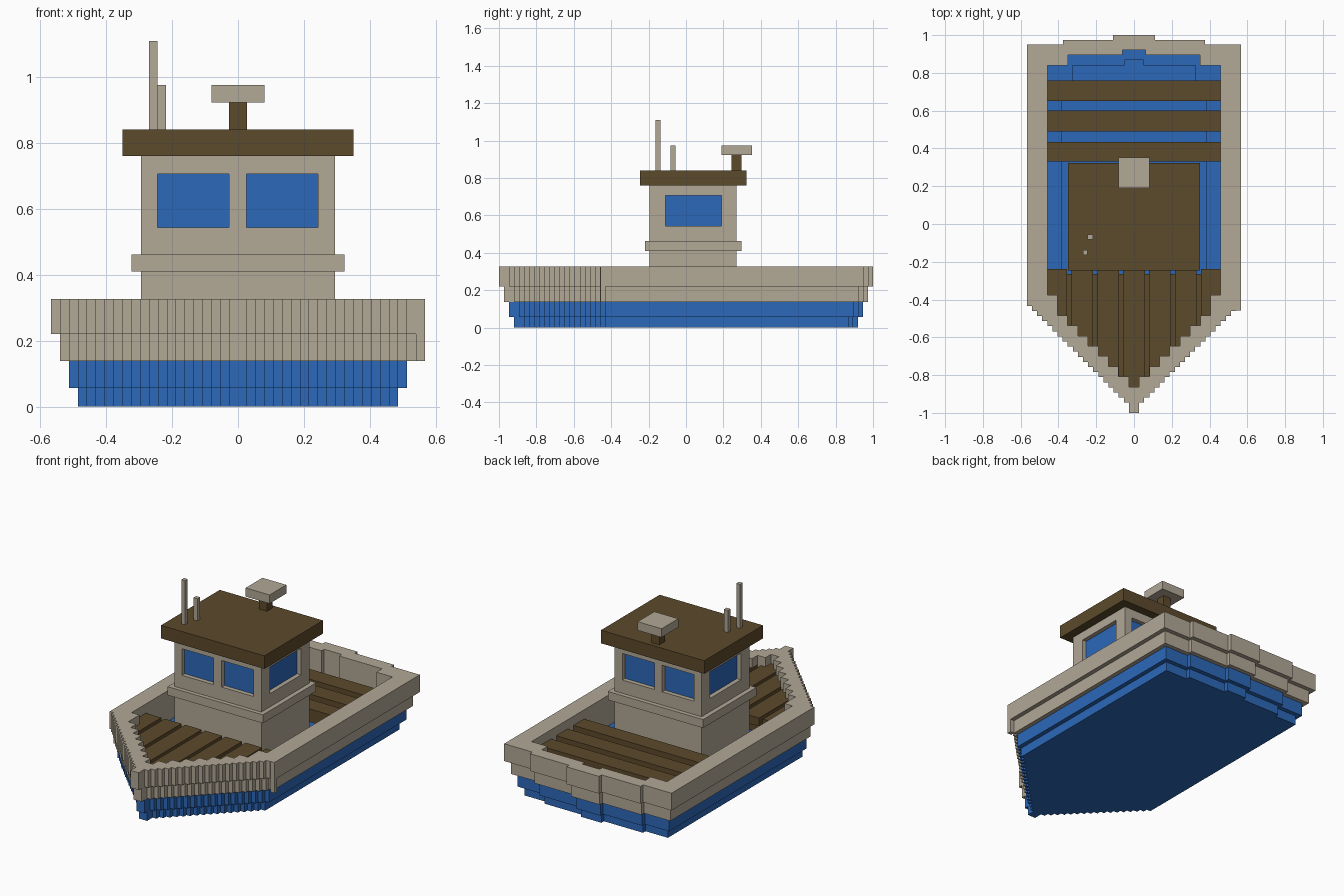
import bpy, bmesh

if "Cube" in bpy.data.objects:
    bpy.data.objects.remove(bpy.data.objects["Cube"])

def material(name, color):
    m = bpy.data.materials.new(name)
    m.diffuse_color = (*color, 1)
    m.use_nodes = True
    m.node_tree.nodes["Principled BSDF"].inputs["Base Color"].default_value = m.diffuse_color
    return m

BEIGE = material("beige", (0.445, 0.392, 0.305))
BROWN = material("dark brown", (0.107, 0.068, 0.025))
BLUE = material("blue", (0.025, 0.138, 0.491))

def finish(bm, name, mat):
    bmesh.ops.recalc_face_normals(bm, faces=bm.faces)
    me = bpy.data.meshes.new(name)
    bm.to_mesh(me)
    bm.free()
    me.materials.append(mat)
    ob = bpy.data.objects.new(name, me)
    bpy.context.collection.objects.link(ob)
    return ob

def boxes(name, mat, items):
    """One object from boxes given as (x0, x1, y0, y1, z0, z1)."""
    bm = bmesh.new()
    for x0, x1, y0, y1, z0, z1 in items:
        vs = bmesh.ops.create_cube(bm, size=1)["verts"]
        for v in vs:
            v.co.x = x0 if v.co.x < 0 else x1
            v.co.y = y0 if v.co.y < 0 else y1
            v.co.z = z0 if v.co.z < 0 else z1
    return finish(bm, name, mat)

def slab(name, mat, loops, z0, z1):
    """Extruded outline; a second loop is a hole."""
    bm = bmesh.new()
    edges = []
    for loop in loops:
        vs = [bm.verts.new((x, y, z0)) for x, y in loop]
        edges += [bm.edges.new((vs[i - 1], vs[i])) for i in range(len(vs))]
    bmesh.ops.triangle_fill(bm, edges=edges, use_beauty=True, normal=(0, 0, 1))
    ext = bmesh.ops.extrude_face_region(bm, geom=bm.faces[:], use_keep_orig=True)
    for g in ext["geom"]:
        if isinstance(g, bmesh.types.BMVert):
            g.co.z = z1
    return finish(bm, name, mat)

def outline(columns, stern):
    """Stepped boat outline: columns = (half width, front y), stern = (half width, back y) from outside in."""
    half = []
    for i, (x, y) in enumerate(columns):
        if i:
            half.append((columns[i - 1][0], y))
        half.append((x, y))
    for i, (x, y) in enumerate(stern):
        if i:
            half.append((x, stern[i - 1][1]))
        half.append((x, y))
    return half + [(-x, y) for x, y in reversed(half)]

# stepped hull outlines
S = 0.027
def hull(n):
    w = S * (n + 1)
    d = 0.567 - w
    cols = [(S, -0.433 - w)] + [(S * (k + 1), -0.433 - w + S * (k + 1)) for k in range(1, n + 1)]
    return outline(cols, [(w, 0.95 - d), (0.375 - d / 2, 0.975 - d), (0.11 - d / 2, 1.0 - d)])

inner_cols = [(S + 0.054 * k, -0.862 + 0.054 * k) for k in range(8)] + [(0.459, -0.375)]
opening = outline(inner_cols, [(0.459, 0.84), (0.35, 0.895), (0.06, 0.92)])
bilge = [(0, -0.8), (0.38, -0.43), (0.38, 0.76), (0.325, 0.76), (0.325, 0.84), (0.05, 0.84), (0.05, 0.868)]
bilge = bilge + [(-x, y) for x, y in reversed(bilge[1:])]

# hull layers
slab("hull_bottom", BLUE, [hull(17)], 0, 0.057)
slab("hull_lower_side", BLUE, [hull(18), bilge], 0.057, 0.138)
slab("hull_upper_side", BEIGE, [hull(19), opening], 0.138, 0.22)
slab("hull_rim", BEIGE, [hull(20), opening], 0.22, 0.326)
boxes("rim_block", BEIGE, [(0.54, 0.567, -0.457, -0.43, 0.138, 0.326)])

# bow deck: base and lengthwise planks
base, planks = [], []
ranges = [(-0.058, 0.058)]
for a, b in ((0.08, 0.193), (0.217, 0.33), (0.354, 0.459)):
    ranges += [(a, b), (-b, -a)]
prev = 0
for x, y in inner_cols:
    spans = [(-x, x)] if prev == 0 else [(prev, x), (-x, -prev)]
    for a, b in spans:
        base.append((a, b, y, -0.265, 0.165, 0.218))
        for p, q in ranges:
            lo, hi = max(a, p), min(b, q)
            if hi - lo > 0.001:
                planks.append((lo, hi, y, -0.237, 0.218, 0.27))
    prev = x
boxes("bow_deck_base", BROWN, base)
boxes("bow_deck_planks", BROWN, planks)

# stern planks
boxes("stern_planks", BROWN, [(-0.459, 0.459, a, b, 0.19, 0.27)
                              for a, b in ((0.33, 0.435), (0.49, 0.6), (0.65, 0.76))])

# cabin walls with window openings around a glass core
X, Y0, Y1, T = 0.295, -0.195, 0.27, 0.027
Z0, Z1 = 0.543, 0.706
walls = [(-X, X, Y0, Y1, 0.057, Z0), (-X, X, Y0, Y1, Z1, 0.76)]
for a, b in ((-X, -0.244), (-0.028, 0.026), (0.243, X)):
    walls += [(a, b, Y0, Y0 + T, Z0, Z1), (a, b, Y1 - T, Y1, Z0, Z1)]
for s0, s1 in ((-X, -X + T), (X - T, X)):
    walls += [(s0, s1, Y0, -0.11, Z0, Z1), (s0, s1, 0.19, Y1, Z0, Z1)]
boxes("cabin_walls", BEIGE, walls)
boxes("cabin_windows", BLUE, [(-X + T, X - T, Y0 + T, Y1 - T, Z0, Z1)])
boxes("cabin_band", BEIGE, [(-0.323, 0.323, -0.22, 0.296, 0.41, 0.462)])

# roof and fittings
boxes("roof", BROWN, [(-0.35, 0.35, -0.245, 0.323, 0.76, 0.84)])
boxes("tall_antenna", BEIGE, [(-0.27, -0.245, -0.163, -0.137, 0.84, 1.11)])
boxes("short_antenna", BEIGE, [(-0.245, -0.218, -0.082, -0.055, 0.84, 0.975)])
boxes("radar_post", BROWN, [(-0.027, 0.027, 0.242, 0.296, 0.84, 0.922)])
boxes("radar_panel", BEIGE, [(-0.081, 0.081, 0.19, 0.352, 0.922, 0.975)])
